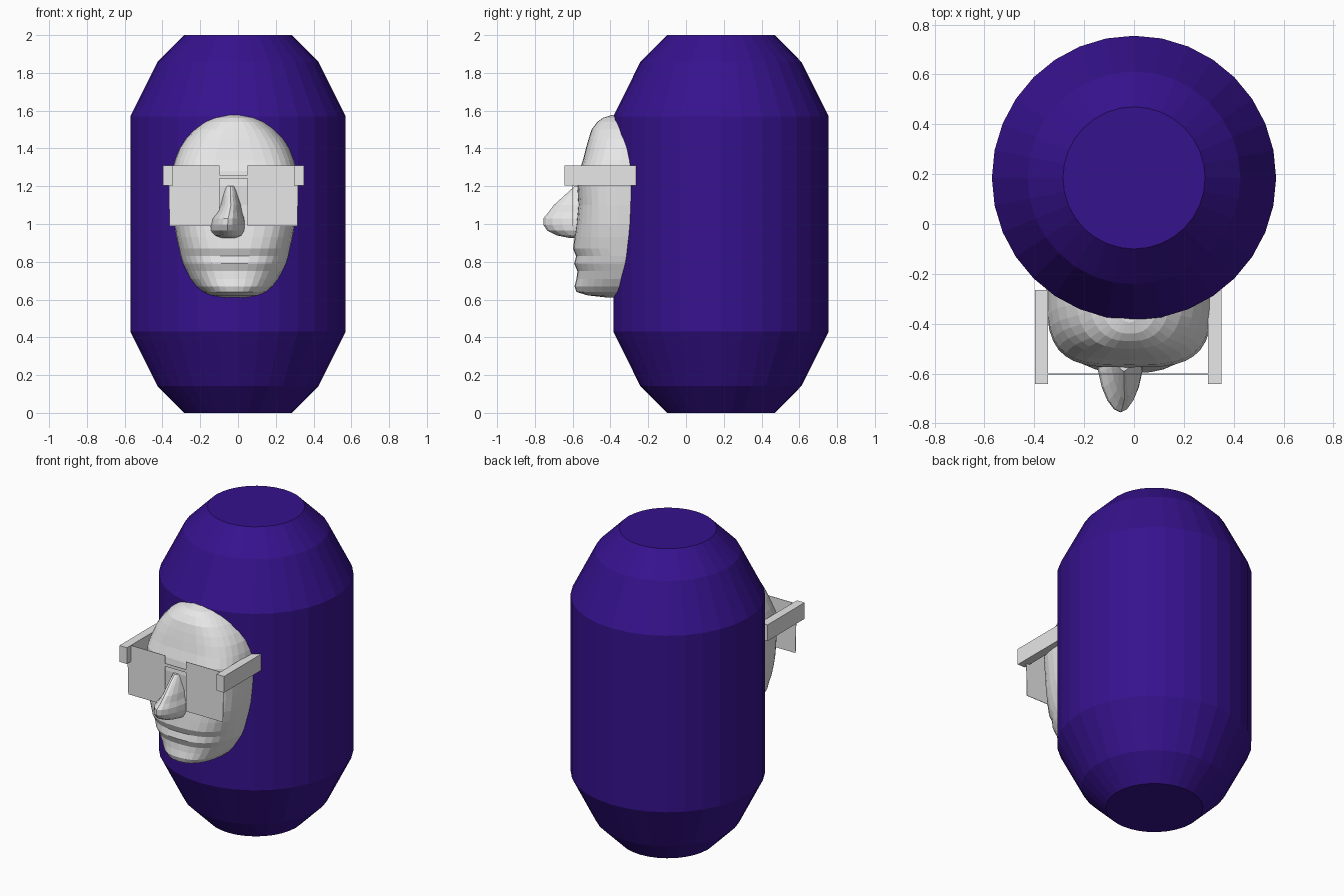
import bpy, bmesh, math

if "Cube" in bpy.data.objects:
    bpy.data.objects.remove(bpy.data.objects["Cube"])


def material(name, rgb):
    m = bpy.data.materials.new(name)
    m.diffuse_color = (*rgb, 1)
    m.use_nodes = True
    m.node_tree.nodes["Principled BSDF"].inputs["Base Color"].default_value = m.diffuse_color
    return m


PURPLE = material("deep purple", (0.037, 0.006, 0.27))
GREY = material("light grey", (0.8, 0.8, 0.8))


def finish(bm, name, mat):
    bmesh.ops.recalc_face_normals(bm, faces=bm.faces)
    me = bpy.data.meshes.new(name)
    bm.to_mesh(me)
    bm.free()
    me.materials.append(mat)
    ob = bpy.data.objects.new(name, me)
    bpy.context.collection.objects.link(ob)
    return ob


def loft(name, rings, mat):
    """Skin a stack of closed rings and cap both ends."""
    bm = bmesh.new()
    loops = [[bm.verts.new(p) for p in ring] for ring in rings]
    for a, b in zip(loops, loops[1:]):
        for i in range(len(a)):
            j = (i + 1) % len(a)
            bm.faces.new((a[i], a[j], b[j], b[i]))
    bm.faces.new(loops[0])
    bm.faces.new(loops[-1])
    return finish(bm, name, mat)


def half_section(z, cx, w, front, back, n, steps=18):
    """D-shaped slice: rounded towards the front, straight at the back."""
    pts = []
    for i in range(steps + 1):
        a = math.pi * i / steps
        c, s = math.cos(a), max(math.sin(a), 0)
        x = cx + w * math.copysign(abs(c) ** (2 / n), c)
        pts.append((x, back + (front - back) * s ** (2 / n), z))
    return pts


def box(name, x0, x1, y0, y1, z0, z1, mat):
    corners = [(x0, y0), (x1, y0), (x1, y1), (x0, y1)]
    return loft(name, [[(x, y, z) for x, y in corners] for z in (z0, z1)], mat)


# Capsule body
profile = [(0, 0.285), (0.143, 0.427), (0.43, 0.57), (1.57, 0.57), (1.857, 0.427), (2, 0.285)]
loft("body", [[(r * math.cos(math.tau * i / 32), 0.185 + r * math.sin(math.tau * i / 32), z)
               for i in range(32)] for z, r in profile], PURPLE)

# Face mask: height, half width, front depth, squareness
face = [(0.61, 0.07, -0.41, 2.2), (0.622, 0.13, -0.52, 2.4), (0.64, 0.17, -0.58, 2.5),
        (0.67, 0.205, -0.59, 2.5), (0.71, 0.235, -0.58, 2.5), (0.75, 0.255, -0.575, 2.6),
        (0.79, 0.275, -0.592, 2.6), (0.83, 0.287, -0.582, 2.7), (0.87, 0.295, -0.598, 2.8),
        (0.93, 0.308, -0.59, 3), (1.0, 0.32, -0.58, 3.2), (1.1, 0.328, -0.57, 3.4),
        (1.2, 0.333, -0.575, 3.5), (1.28, 0.33, -0.565, 3.4), (1.34, 0.315, -0.545, 3.2),
        (1.4, 0.292, -0.53, 3), (1.45, 0.26, -0.516, 2.9), (1.5, 0.215, -0.50, 2.8),
        (1.54, 0.165, -0.47, 2.6), (1.562, 0.12, -0.44, 2.5), (1.576, 0.06, -0.395, 2.2)]
loft("face", [half_section(z, -0.018, w, f, -0.25, n) for z, w, f, n in face], GREY)

# Nose: height, centre, half width, front depth
nose = [(0.925, -0.05, 0.05, -0.61), (0.94, -0.052, 0.078, -0.685), (0.965, -0.055, 0.092, -0.735),
        (0.995, -0.055, 0.094, -0.755), (1.03, -0.052, 0.088, -0.755), (1.06, -0.045, 0.07, -0.73),
        (1.1, -0.038, 0.055, -0.70), (1.15, -0.04, 0.042, -0.645), (1.2, -0.04, 0.03, -0.59)]
loft("nose", [half_section(z, c, w, f, -0.53, 1.8, 10) for z, c, w, f in nose], GREY)

# Glasses: side arms, lens plates and bridge
for side, label in ((-1, "left"), (1, "right")):
    c = -0.024
    xs = sorted((c + side * 0.320, c + side * 0.374))
    box(label + "_arm", *xs, -0.642, -0.265, 1.205, 1.31, GREY)
    outline = [(0.074, 1.31), (0.345, 1.31), (0.338, 0.99), (0.074, 0.99)]
    loft(label + "_lens", [[(c + side * x, y, z) for x, z in outline] for y in (-0.603, -0.600)], GREY)
box("bridge", -0.10, 0.052, -0.603, -0.600, 1.24, 1.26, GREY)
